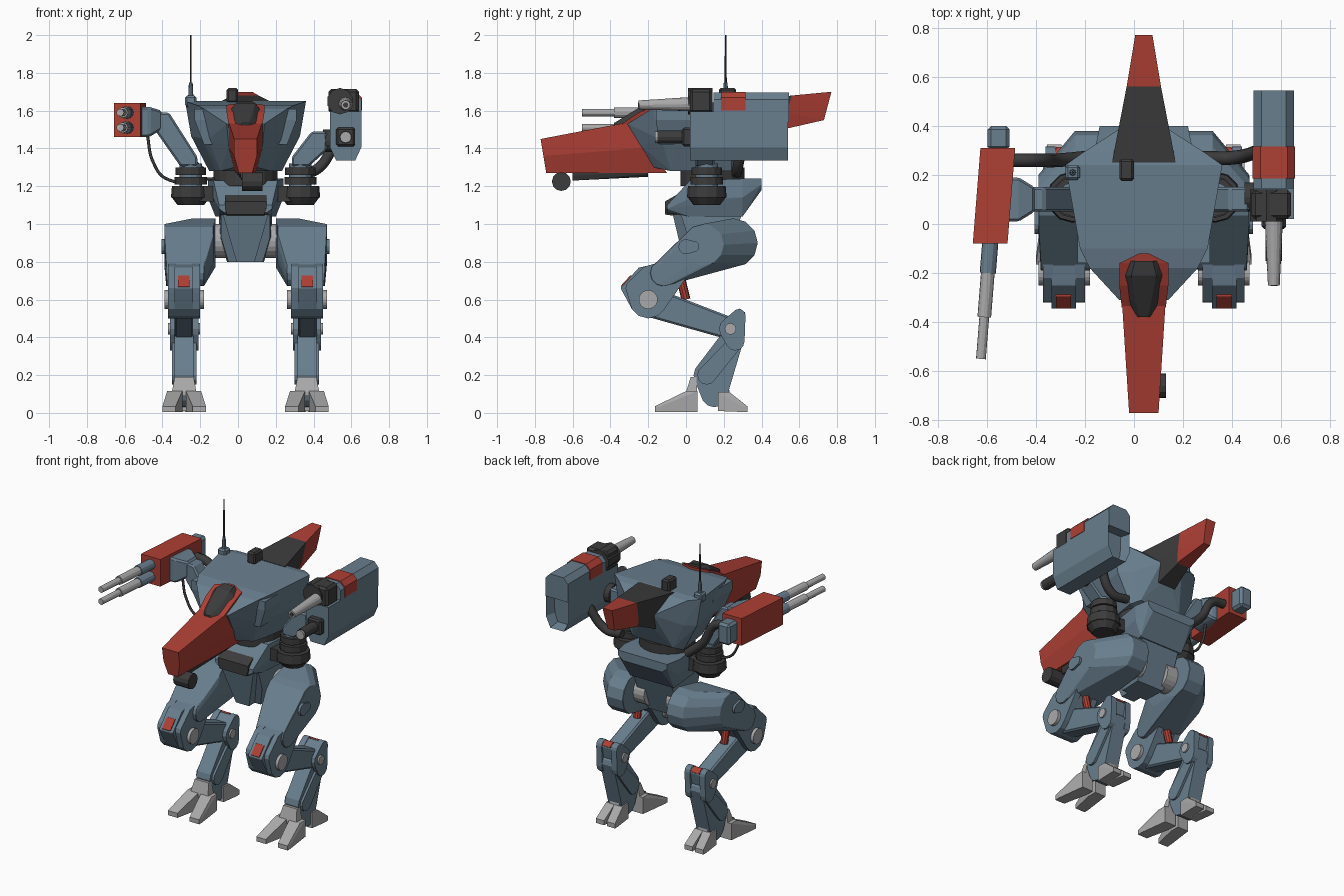
import bpy, bmesh, math
from mathutils import Vector, Matrix

if "Cube" in bpy.data.objects:
    bpy.data.objects.remove(bpy.data.objects["Cube"], do_unlink=True)

CENTRE = .04
SIDES = (-1, 1)


def material(name, *rgb):
    mat = bpy.data.materials.new(name)
    mat.use_nodes = True
    mat.diffuse_color = (*rgb, 1)
    shader = next(n for n in mat.node_tree.nodes if n.type == 'BSDF_PRINCIPLED')
    shader.inputs["Base Color"].default_value = (*rgb, 1)
    return mat


BLUE = material("slate blue", .14, .21, .27)
RED = material("brick red", .42, .05, .035)
DARK = material("charcoal", .045, .045, .045)
LIGHT = material("light grey", .4, .4, .4)


def finish(name, bm, mat, chamfer=0):
    bmesh.ops.recalc_face_normals(bm, faces=bm.faces)
    mesh = bpy.data.meshes.new(name)
    bm.to_mesh(mesh)
    bm.free()
    mesh.materials.append(mat)
    part = bpy.data.objects.new(name, mesh)
    bpy.context.scene.collection.objects.link(part)
    if chamfer:
        modifier = part.modifiers.new("chamfer", 'BEVEL')
        modifier.width, modifier.segments = chamfer, 1
    return part


def hull(name, points, mat, chamfer=0):
    """Faceted convex solid around the points."""
    bm = bmesh.new()
    for point in points:
        bm.verts.new(point)
    result = bmesh.ops.convex_hull(bm, input=bm.verts)
    inside = {v for v in result["geom_interior"] + result["geom_unused"] if isinstance(v, bmesh.types.BMVert)}
    bmesh.ops.delete(bm, geom=list(inside), context='VERTS')
    bmesh.ops.dissolve_limit(bm, angle_limit=math.radians(2), verts=bm.verts, edges=bm.edges)
    return finish(name, bm, mat, chamfer)


def blocks(name, mat, *boxes, chamfer=0):
    """Solid wrapped around one or more boxes, each a centre and a size."""
    points = [Vector(centre) + Vector((i * size[0], j * size[1], k * size[2])) / 2
              for centre, size in boxes for i in SIDES for j in SIDES for k in SIDES]
    return hull(name, points, mat, chamfer)


def shell(name, mat, *stations, roof=1, middle=.9, keel=.6):
    """Six-sided sections along y: y, bottom, top, half width and how far the bottom leans back."""
    points = []
    for y, low, high, wide, lean in stations:
        for t, ratio in ((0, roof), (.5, middle), (1, keel)):
            points += [(CENTRE + s * wide * ratio, y + lean * t, high + (low - high) * t) for s in SIDES]
    return hull(name, points, mat)


def limb(name, mat, side, x, width, *joints, chamfer=0):
    """Leg link wrapped around discs, each y, z and radius, with its own x and width if given."""
    points = []
    for y, z, radius, *own in joints:
        middle, span = own or (x, width)
        for angle in (math.tau * i / 12 for i in range(12)):
            points += [(CENTRE + side * middle + e * span / 2, y + radius * math.cos(angle),
                        z + radius * math.sin(angle)) for e in SIDES]
    return hull(name, points, mat, chamfer)


def rod(name, mat, start, end, radius, tip=None, sides=16):
    start, end = Vector(start), Vector(end)
    turn = Vector((0, 0, 1)).rotation_difference(end - start).to_matrix().to_4x4()
    bm = bmesh.new()
    bmesh.ops.create_cone(bm, cap_ends=True, segments=sides, radius1=radius, radius2=tip or radius,
                          depth=(end - start).length, matrix=Matrix.Translation((start + end) / 2) @ turn)
    return finish(name, bm, mat)


def hose(name, mat, radius, *points):
    curve = bpy.data.curves.new(name, 'CURVE')
    curve.dimensions, curve.bevel_depth, curve.bevel_resolution = '3D', radius, 2
    curve.use_fill_caps = True
    spline = curve.splines.new('BEZIER')
    spline.bezier_points.add(len(points) - 1)
    for knot, point in zip(spline.bezier_points, points):
        knot.co = point
        knot.handle_left_type = knot.handle_right_type = 'AUTO'
    curve.materials.append(mat)
    bpy.context.scene.collection.objects.link(bpy.data.objects.new(name, curve))


# Main hull, cockpit nose and canopy
shell("body", BLUE, (-.31, 1.3, 1.53, .1, .14), (-.18, 1.28, 1.61, .22, .1), (-.1, 1.28, 1.63, .26, .1),
      (.24, 1.28, 1.65, .32, 0), (.29, 1.3, 1.64, .25, 0), (.4, 1.42, 1.54, .08, -.05))
shell("nose", RED, (-.77, 1.27, 1.45, .06, .03), (-.3, 1.27, 1.54, .09, .2), middle=1)
shell("canopy_rim", RED, (-.34, 1.5, 1.53, .09, 0), (-.25, 1.5, 1.59, .1, 0), (-.16, 1.5, 1.63, .1, 0),
      (-.12, 1.5, 1.64, .02, 0))
shell("canopy", DARK, (-.38, 1.5, 1.535, .03, 0), (-.31, 1.5, 1.57, .07, 0), (-.21, 1.55, 1.64, .085, 0),
      (-.15, 1.6, 1.65, .06, 0), roof=.6, middle=1, keel=1)
shell("chin_rail", DARK, (-.6, 1.23, 1.28, .03, 0), (-.2, 1.25, 1.28, .05, 0))
rod("sensor_turret", DARK, (.02, -.66, 1.225), (.13, -.66, 1.225), .05, sides=12)
for side in SIDES:
    blocks("cheek_plate", BLUE, ((CENTRE + side * .24, -.06, 1.58), (.06, .2, .06)),
           ((CENTRE + side * .19, -.04, 1.44), (.06, .2, .04)))

# Tail boom, roof sensor and antenna
JOIN = (.56, 1.5, 1.68, .07, -.05)
shell("tail_base", DARK, (.25, 1.38, 1.65, .13, 0), JOIN)
shell("tail_tip", RED, JOIN, (.77, 1.55, 1.7, .035, -.04), keel=.7)
blocks("roof_sensor", DARK, ((-.03, .22, 1.68), (.06, .09, .08)), chamfer=.01)
blocks("antenna_base", BLUE, ((-.25, .21, 1.65), (.06, .06, .06)), chamfer=.01)
rod("antenna_socket", BLUE, (-.25, .21, 1.67), (-.25, .21, 1.75), .014, tip=.01, sides=8)
rod("antenna", DARK, (-.25, .21, 1.74), (-.25, .21, 2), .006, tip=.004, sides=6)

# Waist and pelvis
rod("waist_ring", DARK, (CENTRE, .14, 1.2), (CENTRE, .14, 1.3), .17, sides=20)
shell("upper_pelvis", BLUE, (-.1, 1.06, 1.1, .14, 0), (.02, 1.04, 1.23, .17, 0), (.3, 1.04, 1.24, .2, 0),
      (.4, 1.18, 1.24, .18, 0), middle=1, keel=.8)
shell("lower_pelvis", BLUE, (-.03, .8, 1.06, .13, .08), (.3, .8, 1.06, .14, -.1), middle=1, keel=.7)
shell("pelvis_keel", BLUE, (-.07, .8, 1.05, .12, .06), (.05, .8, 1.05, .12, 0), middle=.7, keel=.4)
shell("front_unit", DARK, (-.11, 1.05, 1.12, .11, 0), (-.04, 1.04, 1.16, .11, 0), middle=1, keel=.9)

# Shoulder mounts
SHOULDER_Y = .11
for side in SIDES:
    x = CENTRE + side * .29
    for name, mat, radius, tip, low, high in (
            ("foot", DARK, .07, .1, 1.1, 1.14), ("drum", DARK, .105, .1, 1.14, 1.2), ("core", BLUE, .06, .06, 1.18, 1.32),
            ("collar", DARK, .085, .085, 1.21, 1.25), ("cap", DARK, .08, .08, 1.26, 1.3)):
        rod("shoulder_" + name, mat, (x, SHOULDER_Y, low), (x, SHOULDER_Y, high), radius, tip=tip, sides=12)
    blocks("shoulder_beam", DARK, ((CENTRE + side * .2, SHOULDER_Y, 1.16), (.2, .14, .08)))

# Legs: discs shared by neighbouring links keep the joints aligned
KNEE = (-.2, .6, .1)
HOCK = (.235, .445, .06)
for side in SIDES:
    def pin(name, mat, y, z, radius, inner, outer):
        rod(name, mat, (CENTRE + side * inner, y, z), (CENTRE + side * outer, y, z), radius, sides=20)

    pin("hip_axle", LIGHT, .18, .91, .09, .08, .2)
    limb("thigh", BLUE, side, .32, .2, (.25, .9, .13, .22, .12), (.09, .89, .11, .3, .26), (-.12, .74, .07),
         chamfer=.01)
    limb("thigh_plate", BLUE, side, .42, .05, (0, .88, .04), (.04, .88, .03))
    for x in (.26, .39):
        limb("knee_cheek", BLUE, side, x, .04, KNEE, (-.27, .66, .05), (-.2, .74, .04), (-.06, .75, .07))
    limb("knee_core", BLUE, side, .327, .1, KNEE, (-.335, .66, .01), (-.245, .76, .01), (-.06, .75, .06))
    limb("knee_light", RED, side, .327, .06, (-.338, .672, .006), (-.292, .722, .006))
    pin("knee_pin", LIGHT, KNEE[0], KNEE[1], .05, .22, .43)
    rod("thigh_piston", RED, (CENTRE + side * .32, -.03, .72), (CENTRE + side * .32, 0, .6), .024, sides=10)
    limb("shin", BLUE, side, .327, .1, (-.17, .58, .08), HOCK, chamfer=.01)
    for x in (.27, .38):
        limb("hock_cheek", BLUE, side, x, .04, HOCK, (.28, .515, .035), (.26, .38, .05))
    limb("hock_core", BLUE, side, .327, .1, HOCK, (.28, .515, .03))
    limb("hock_light", RED, side, .327, .06, (.282, .546, .006), (.308, .528, .006))
    pin("hock_pin", LIGHT, HOCK[0], HOCK[1], .03, .24, .41)
    limb("lower_leg", BLUE, side, .325, .1, (.25, .4, .06), (.11, .2, .07), (.15, .1, .07))
    limb("leg_guard", BLUE, side, .325, .13, (.25, .36, .04), (.11, .2, .05))

    # Foot: instep guard, splayed front toes and a split heel
    x = CENTRE + side * .325
    blocks("instep", LIGHT, ((x, .04, .18), (.1, .03, .02)), ((x, .03, .1), (.13, .06, .02)))
    blocks("heel_guard", LIGHT, ((x, .2, .18), (.06, .03, .02)), ((x, .21, .08), (.07, .05, .02)))
    for splay in SIDES:
        blocks("front_toe", LIGHT, ((x + splay * .05, .03, .06), (.08, .06, .11)),
               ((x + splay * .08, -.15, .02), (.07, .03, .03)))
        blocks("heel_toe", LIGHT, ((x + splay * .03, .2, .06), (.06, .06, .1)),
               ((x + splay * .04, .31, .02), (.06, .03, .03)))

# Twin cannon on the right arm, turned slightly outward


def aim(y, z):
    return (-.58 + .08 * y, y, z)


blocks("cannon_arm", BLUE, ((-.26, .1, 1.33), (.09, .1, .05)), ((-.4, .1, 1.54), (.07, .1, .1)), chamfer=.01)
blocks("cannon_bracket", BLUE, ((-.42, .1, 1.55), (.03, .1, .1)), ((-.5, .1, 1.54), (.06, .18, .16)), chamfer=.01)
blocks("cannon_box", RED, (aim(-.07, 1.55), (.14, .02, .18)), (aim(.3, 1.55), (.14, .02, .18)))
blocks("cannon_rear", BLUE, (aim(.35, 1.55), (.09, .1, .14)), chamfer=.015)
for z in (1.59, 1.51):
    rod("cannon_sleeve", BLUE, aim(-.06, z), aim(-.2, z), .033, sides=12)
    rod("cannon_barrel", LIGHT, aim(-.2, z), aim(-.38, z), .028, sides=12)
    rod("cannon_muzzle", LIGHT, aim(-.38, z), aim(-.55, z), .02, sides=12)
hose("cannon_cable", DARK, .008, (-.48, .1, 1.47), (-.45, .1, 1.33), (-.38, .1, 1.24), (-.12, .12, 1.24))
hose("feed_hose", DARK, .028, (-.5, .26, 1.54), (-.4, .26, 1.52), (-.31, .26, 1.38), (-.2, .27, 1.28))

# Weapon pod on the left arm, with a recessed rear
POD_X = .57
pod = blocks("pod", BLUE, ((POD_X, .28, 1.5), (.165, .52, .19)), ((POD_X, .28, 1.465), (.1, .52, .26)))
bm = bmesh.new()
bm.from_mesh(pod.data)
bm.normal_update()
rear = [face for face in bm.faces if face.normal.y > .9]
bmesh.ops.inset_region(bm, faces=rear, thickness=.025, depth=-.06)
bm.to_mesh(pod.data)
bm.free()
blocks("pod_roof", BLUE, ((POD_X, .345, 1.6), (.165, .4, .12)), ((POD_X, .345, 1.62), (.1, .4, .15)))
blocks("pod_band", RED, ((POD_X, .25, 1.635), (.172, .13, .07)), ((POD_X, .25, 1.65), (.11, .13, .1)))
rod("gun_housing", DARK, (.54, .01, 1.65), (.54, .14, 1.65), .07, sides=10)
blocks("gun_block", DARK, ((.56, .08, 1.65), (.16, .12, .13)), chamfer=.015)
rod("gun_barrel", LIGHT, (POD_X, .04, 1.635), (POD_X, -.25, 1.63), .038, tip=.024)
rod("gun_bore", DARK, (POD_X, -.24, 1.63), (POD_X, -.253, 1.63), .014, sides=12)
blocks("launcher_frame", DARK, ((POD_X, .02, 1.46), (.1, .08, .1)), chamfer=.01)
rod("launcher_tube", DARK, (POD_X, 0, 1.46), (POD_X, -.15, 1.46), .034, sides=12)
rod("launcher_muzzle", LIGHT, (POD_X, -.14, 1.46), (POD_X, -.163, 1.46), .03, sides=12)
blocks("pod_arm", BLUE, ((.33, .1, 1.33), (.09, .1, .05)), ((.43, .1, 1.44), (.08, .1, .1)), chamfer=.01)
rod("pod_joint", DARK, (.45, .11, 1.44), (.5, .11, 1.44), .06)
hose("pod_hose", DARK, .028, (.28, .27, 1.28), (.4, .27, 1.28), (.52, .3, 1.43))
